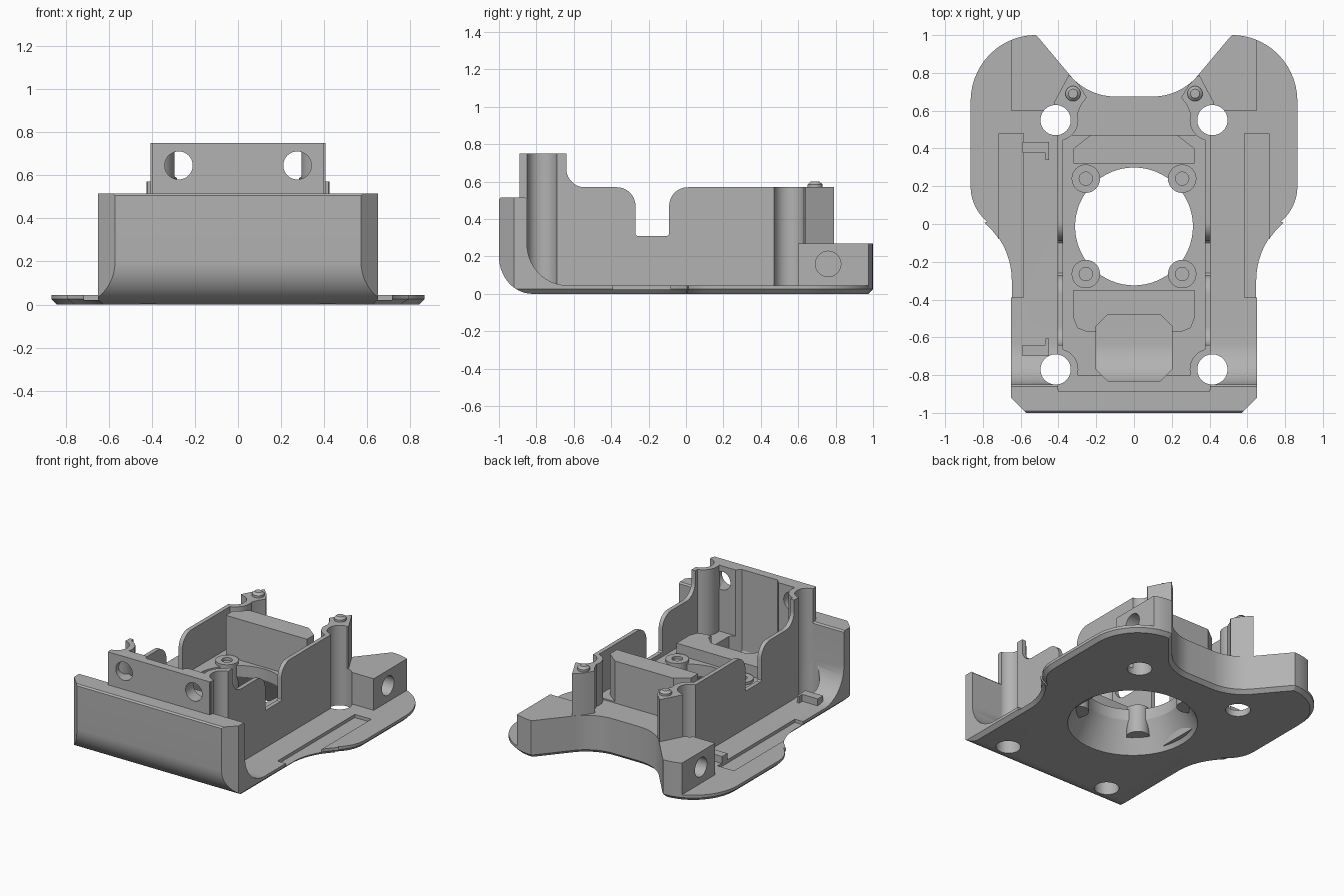
import bpy, bmesh
from math import radians, sin, cos
from mathutils import Matrix

cube = bpy.data.objects.get("Cube")
if cube:
    bpy.data.objects.remove(cube)

grey = bpy.data.materials.new("plain grey plastic")
grey.use_nodes = True
tone = (0.45, 0.45, 0.45, 1)
grey.diffuse_color = tone
grey.node_tree.nodes["Principled BSDF"].inputs["Base Color"].default_value = tone


def add(name, bm):
    bmesh.ops.recalc_face_normals(bm, faces=bm.faces)
    mesh = bpy.data.meshes.new(name)
    bm.to_mesh(mesh)
    bm.free()
    mesh.materials.append(grey)
    ob = bpy.data.objects.new(name, mesh)
    bpy.context.collection.objects.link(ob)
    return ob


def prism(name, pts, lo, hi, axis="z", chamfer=0):
    """Extrude a closed outline along an axis, optionally chamfering its low rim."""
    place = {"x": lambda p, d: (d, *p), "y": lambda p, d: (p[0], d, p[1]),
             "z": lambda p, d: (*p, d)}[axis]
    bm = bmesh.new()
    base = bm.faces.new([bm.verts.new(place(p, lo)) for p in pts])
    rim = list(base.edges)
    top = bmesh.ops.extrude_face_region(bm, geom=[base], use_keep_orig=True)["geom"]
    shift = [b - a for a, b in zip(place((0, 0), lo), place((0, 0), hi))]
    bmesh.ops.translate(bm, vec=shift, verts=[g for g in top if isinstance(g, bmesh.types.BMVert)])
    bmesh.ops.recalc_face_normals(bm, faces=bm.faces)
    if chamfer:
        bmesh.ops.bevel(bm, geom=rim, offset=chamfer, segments=1, affect="EDGES", clamp_overlap=False)
    return add(name, bm)


def box(name, x, y, z):
    return prism(name, [(x[0], y[0]), (x[1], y[0]), (x[1], y[1]), (x[0], y[1])], *z)


def tube(name, r, centre, lo, hi, axis="z", r_top=None):
    """Cylinder or cone between two heights along an axis."""
    bm = bmesh.new()
    bmesh.ops.create_cone(bm, cap_ends=True, segments=64, radius1=r,
                          radius2=r if r_top is None else r_top, depth=hi - lo)
    mid = (lo + hi) / 2
    turn, pos = {"z": (Matrix(), (*centre, mid)),
                 "y": (Matrix.Rotation(radians(90), 4, "X"), (centre[0], mid, centre[1])),
                 "x": (Matrix.Rotation(radians(90), 4, "Y"), (mid, *centre))}[axis]
    bm.transform(Matrix.Translation(pos) @ turn)
    return add(name, bm)


def combine(ob, others, operation="DIFFERENCE"):
    for other in others:
        mod = ob.modifiers.new("combine", "BOOLEAN")
        mod.object, mod.operation, mod.solver = other, operation, "EXACT"
    bpy.context.view_layer.update()
    graph = bpy.context.evaluated_depsgraph_get()
    mesh = bpy.data.meshes.new_from_object(ob.evaluated_get(graph))
    ob.modifiers.clear()
    ob.data = mesh


def arc(cx, cy, rx, ry, start, end, n=14):
    angles = [radians(start + (end - start) * i / n) for i in range(n + 1)]
    return [(cx + rx * cos(a), cy + ry * sin(a)) for a in angles]


def mirrored(half):
    return half + [(-x, y) for x, y in reversed(half) if x > 0]


parts, cutters = [], []
SIDES = (("left", 1), ("right", -1))
corner_holes = [(s * 0.415, y) for _, s in SIDES for y in (-0.77, 0.55)]
screw_spots = [(s * 0.255, y) for _, s in SIDES for y in (-0.265, 0.24)]

# Shared cutters
hole_cuts = [tube("corner_hole_cutter", 0.08, c, -0.1, 1) for c in corner_holes]
screw_cuts = [tube("fan_screw_cutter", 0.035, c, 0.15, 1) for c in screw_spots]
duct_cuts = [tube("duct_flare_cutter", 0.422, (0, 0), -0.004, 0.2, r_top=0.312),
             tube("duct_bore_cutter", 0.312, (0, 0), 0.195, 0.7)]
duct_cuts[0].location.y = duct_cuts[1].location.y = -0.013
pocket = prism("pocket_cutter", mirrored([(0.14, -0.83), (0.2, -0.77), (0.2, -0.54), (0.14, -0.48)]),
               0.045, 0.95)
cutters += hole_cuts + screw_cuts + duct_cuts + [pocket]

# Base plate sweeping up into the front wall
notch = [(0.5, 0.98)] + arc(0.1, 0.985, 0.31, 0.31, -42, -90)
outline = mirrored([(0.57, -1), (0.65, -0.92)] + arc(1.05, -0.3, 0.4, 0.4, 180, 130)
                   + arc(0.62, 0.2, 0.245, 0.245, -50, 0) + arc(0.52, 0.65, 0.345, 0.35, 0, 90) + notch)
base = prism("base_shell", outline, 0, 0.6, chamfer=0.025)
section = ([(1.1, 0)] + arc(-0.82, 0.2, 0.18, 0.2, 270, 180)
           + [(-1, 0.505), (-0.99, 0.515), (-0.86, 0.515), (-0.85, 0.505)]
           + arc(-0.63, 0.265, 0.22, 0.22, 180, 270) + [(1.1, 0.045)])
sweep = prism("section_cutter", section, -1, 1, "x")
combine(base, [sweep], "INTERSECT")
recesses = [box("recess_cutter", sorted((s * 0.585, s * 0.715)), (-0.39, 0.48), (0.022, 0.2))
            for _, s in SIDES]
combine(base, hole_cuts + duct_cuts[:1] + recesses)
cutters += [sweep] + recesses
parts.append(base)

# Rear mounting block with side screw holes
rear = prism("rear_block", mirrored([(0, 0.46), (0.38, 0.46), (0.38, 0.6), (0.65, 0.6), (0.65, 0.96)]
                                    + arc(0.52, 0.65, 0.345, 0.35, 68, 90, 5) + notch + [(0, 0.675)])[1:],
             0.026, 0.27)
side_cuts = [tube("side_screw_cutter", 0.068, (0.76, 0.16), *sorted((s * 0.45, s * 0.8)), "x")
             for _, s in SIDES]
combine(rear, hole_cuts + side_cuts)
cutters += side_cuts
parts.append(rear)

# Fan duct floor, the front step and the rear baffle
floor = box("duct_floor", (-0.39, 0.39), (-0.84, 0.47), (0.03, 0.28))
step = prism("front_step", mirrored([(0.25, -0.57), (0.3, -0.55), (0.32, -0.5), (0.32, -0.35)]), 0.27, 0.36)
baffle = prism("rear_baffle", mirrored([(0.32, 0.32), (0.32, 0.4), (0.23, 0.47)]), 0.26, 0.57)
combine(floor, hole_cuts + duct_cuts + [pocket])
combine(step, [pocket])
parts += [floor, step, baffle]

# Screw bosses round the fan opening
for spot, cut in zip(screw_spots, screw_cuts):
    boss = tube("fan_screw_boss", 0.075, spot, 0.1, 0.3)
    combine(boss, [cut])
    parts.append(boss)

# Front mounting bar with two screw holes
bar = box("front_bar", (-0.4, 0.4), (-0.89, -0.8), (0.05, 0.75))
bar_cuts = [tube("bar_screw_cutter", 0.065, (s * 0.275, 0.645), -1, -0.7, "y") for _, s in SIDES]
combine(bar, hole_cuts + bar_cuts + [pocket])
cutters += bar_cuts
parts.append(bar)

# Thin side walls with a cable notch, plus sleeves bending round the corner holes
wall_side = ([(0.62, 0.57), (0.62, 0.03), (-0.88, 0.03), (-0.88, 0.75), (-0.64, 0.75)]
             + arc(-0.54, 0.67, 0.1, 0.1, 180, 270) + arc(-0.37, 0.47, 0.1, 0.1, 90, 0)
             + [(-0.27, 0.32), (-0.26, 0.31), (-0.1, 0.31), (-0.09, 0.32)]
             + arc(0.01, 0.47, 0.1, 0.1, 180, 90))
for side, s in SIDES:
    wall = prism(side + "_side_wall", wall_side, *sorted((s * 0.375, s * 0.405)), "x")
    combine(wall, hole_cuts)
    parts.append(wall)
    for label, y, top in (("front", -0.77, 0.75), ("rear", 0.55, 0.57)):
        half = [(s * x, v) for x, v in arc(0.405, y, 0.11, 0.11, 90, 270, 24)]
        sleeve = prism(f"{side}_{label}_sleeve", half, 0.04, top)
        combine(sleeve, hole_cuts)
        parts.append(sleeve)

    # Rear pillar with its locating peg
    plan = [(0.25, 0.67), (0.29, 0.735), (0.345, 0.79), (0.425, 0.64), (0.4, 0.6), (0.3, 0.58), (0.28, 0.63)]
    pillar = prism(side + "_rear_pillar", [(s * x, y) for x, y in plan], 0.05, 0.57)
    combine(pillar, hole_cuts)
    peg = tube(side + "_peg", 0.04, (s * 0.323, 0.69), 0.56, 0.585)
    tip = tube(side + "_peg_tip", 0.04, (s * 0.323, 0.69), 0.585, 0.6, r_top=0.024)
    parts += [pillar, peg, tip]

# Cable hooks on one side of the plate
for label, y, way in (("rear", 0.405, -1), ("front", -0.67, 1)):
    tip = y + way * 0.065
    hook = [(-0.59, y - way * 0.03), (-0.45, y - way * 0.03), (-0.45, tip), (-0.468, tip),
            (-0.468, y + way * 0.03), (-0.59, y + way * 0.03)]
    parts.append(prism(label + "_cable_hook", hook, 0.04, 0.095))

for cutter in cutters:
    bpy.data.objects.remove(cutter)

bpy.ops.object.select_all(action="DESELECT")
for part in parts:
    part.select_set(True)
bpy.context.view_layer.objects.active = base
bpy.ops.object.shade_smooth_by_angle(angle=radians(25))
